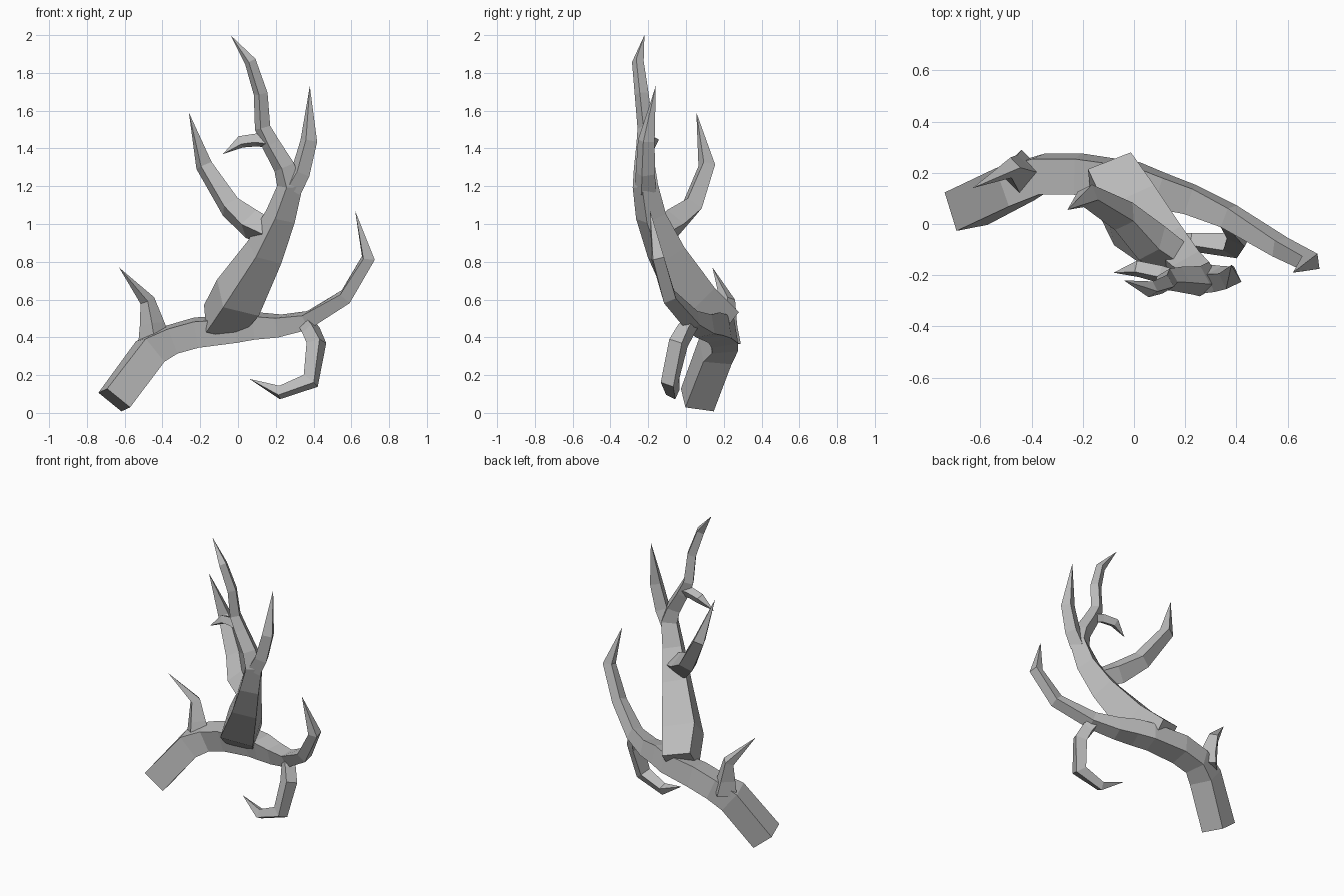
import bpy
import bmesh
from math import cos, sin, pi, radians
from mathutils import Vector

old = bpy.data.objects.get("Cube")
if old:
    bpy.data.objects.remove(old, do_unlink=True)

# Single bone grey
bone = bpy.data.materials.new("bone_grey")
bone.use_nodes = True
bone.diffuse_color = (0.5, 0.5, 0.5, 1)
bone.node_tree.nodes["Principled BSDF"].inputs["Base Color"].default_value = (0.5, 0.5, 0.5, 1)
bone.node_tree.nodes["Principled BSDF"].inputs["Roughness"].default_value = 0.8

SIDES = 4


def branch(name, path, roll=20):
    """Four-sided tube along (x, y, z, radius) stations, ending in a point."""
    bm = bmesh.new()
    pts = [Vector(p[:3]) for p in path]
    rings = []
    for i, p in enumerate(pts[:-1]):
        ahead = (pts[i + 1] - p).normalized()
        behind = (p - pts[max(i - 1, 0)]).normalized()
        tangent = (ahead + behind).normalized()
        side = tangent.cross(Vector((0, 1, 0))).normalized()
        depth = side.cross(tangent)
        ring = []
        for k in range(SIDES):
            a = 2 * pi * k / SIDES + radians(roll)
            ring.append(bm.verts.new(p + path[i][3] * (cos(a) * side + sin(a) * depth)))
        rings.append(ring)
    tip = bm.verts.new(pts[-1])
    for k in range(SIDES):
        n = (k + 1) % SIDES
        for a, b in zip(rings, rings[1:]):
            bm.faces.new((a[k], a[n], b[n], b[k]))
        bm.faces.new((rings[-1][k], rings[-1][n], tip))
    bm.faces.new(rings[0][::-1])
    bmesh.ops.recalc_face_normals(bm, faces=bm.faces)
    mesh = bpy.data.meshes.new(name)
    bm.to_mesh(mesh)
    bm.free()
    mesh.materials.append(bone)
    bpy.context.collection.objects.link(bpy.data.objects.new(name, mesh))


# Main beam from the cut base, running on into the outer rising tine
branch("main_beam", [
    (-.655, .06, .068, .112), (-.465, .155, .325, .112), (-.36, .195, .385, .1),
    (-.22, .195, .425, .1), (0, .17, .445, .09), (.1, .13, .46, .088),
    (.22, .095, .46, .074), (.37, .03, .49, .058), (.57, -.09, .615, .048),
    (.69, -.15, .82, .043), (.62, -.19, 1.07, 0)], roll=36)

# Hanging hook at the outer fork
branch("hook_tine", [
    (.35, .04, .49, .04), (.385, 0, .44, .05), (.415, -.04, .37, .055),
    (.385, -.085, .17, .052), (.22, -.07, .108, .038), (.06, -.035, .18, 0)])

# Short tine near the base
branch("brow_tine", [
    (-.44, .2, .37, .09), (-.455, .205, .47, .066), (-.48, .22, .595, .04),
    (-.63, .14, .77, 0)], roll=0)

# Upright stem leaning forward, running on into the tallest tine
branch("upright_stem", [
    (-.09, .19, .48, .13), (0, .035, .61, .15), (.14, -.105, .85, .11),
    (.225, -.185, 1.04, .085), (.275, -.215, 1.2, .07), (.245, -.22, 1.3, .058),
    (.175, -.215, 1.42, .05), (.13, -.215, 1.51, .043), (.12, -.235, 1.69, .038),
    (.065, -.255, 1.86, .032), (-.04, -.22, 2.0, 0)], roll=15)

# Rear-curving tine of the stem
branch("rear_tine", [
    (.18, -.145, .95, .07), (.07, -.075, 1.0, .083), (-.04, .03, 1.09, .064),
    (-.18, .11, 1.31, .047), (-.26, .055, 1.59, 0)])

# Crown: second upper tine and a small spur
branch("crown_left_tine", [
    (.28, -.215, 1.18, .06), (.33, -.215, 1.27, .054), (.375, -.21, 1.44, .047),
    (.38, -.16, 1.73, 0)])
branch("crown_spur", [
    (.165, -.215, 1.435, .035), (.1, -.195, 1.445, .036), (.015, -.175, 1.435, .034),
    (-.08, -.19, 1.37, 0)])
